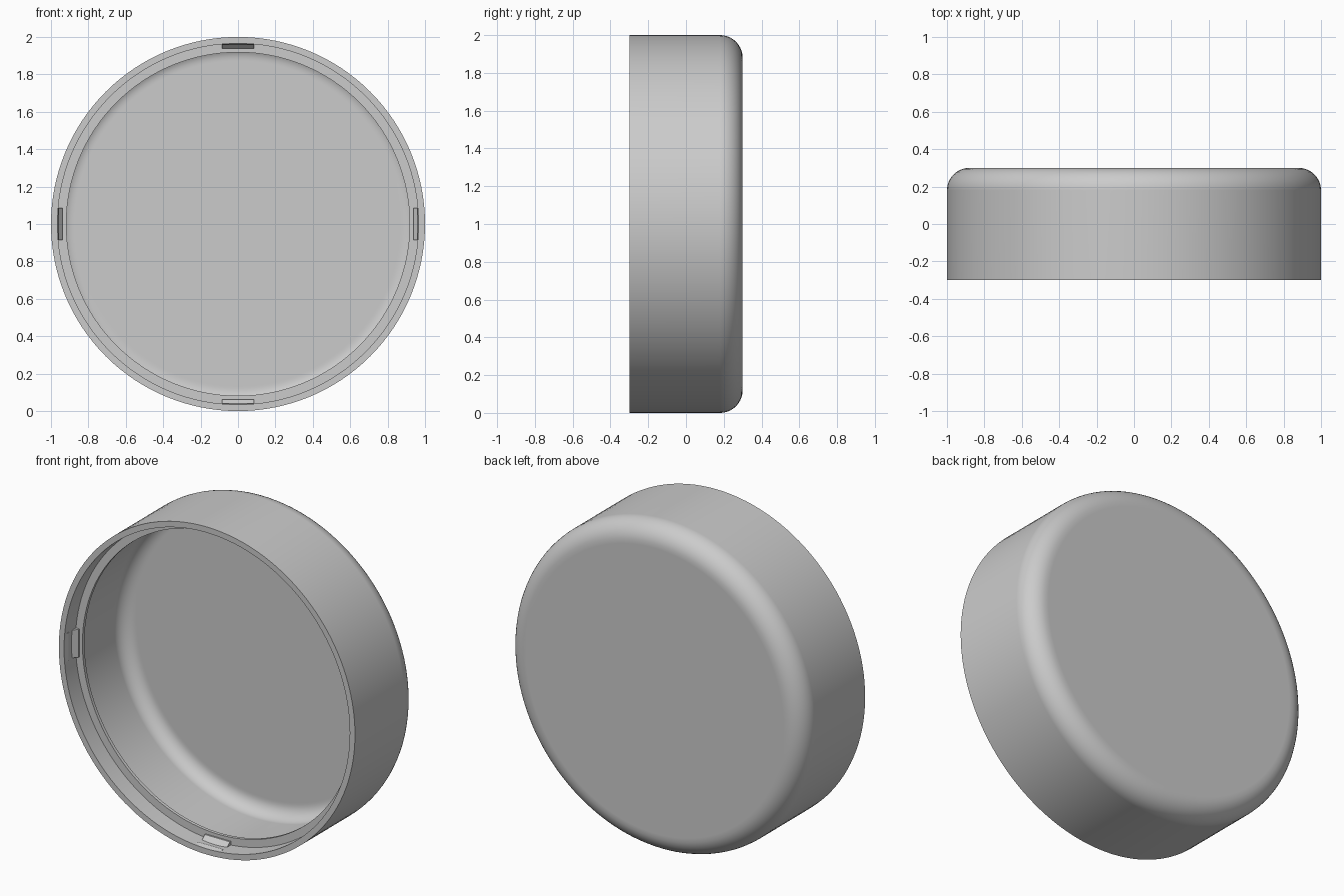
import bpy, bmesh
from math import sin, cos, pi, radians
from mathutils import Matrix, Vector

cube = bpy.data.objects.get("Cube")
if cube:
    bpy.data.objects.remove(cube, do_unlink=True)

grey = bpy.data.materials.new("plain grey")
grey.use_nodes = True
colour = (0.6, 0.6, 0.6, 1)
grey.diffuse_color = colour
grey.node_tree.nodes["Principled BSDF"].inputs["Base Color"].default_value = colour

CENTRE = Vector((0, 0, 1))
FRONT, BACK, ROUND, WALL = -0.3, 0.3, 0.12, 0.035
INNER_R, FLOOR = 1 - WALL, BACK - WALL
LEDGE_R, LEDGE_FRONT, LEDGE_BACK = 0.918, FRONT + 0.11, FRONT + 0.13


def finish(bm, name):
    bmesh.ops.recalc_face_normals(bm, faces=bm.faces)
    mesh = bpy.data.meshes.new(name)
    bm.to_mesh(mesh)
    bm.free()
    mesh.materials.append(grey)
    obj = bpy.data.objects.new(name, mesh)
    bpy.context.collection.objects.link(obj)
    return obj


def fillet(outer_r, end_y, size, steps=10):
    """Quarter round from the side wall to the flat end, as (radius, y)."""
    return [(outer_r - size + size * cos(a), end_y - size + size * sin(a))
            for a in (pi / 2 * i / steps for i in range(steps + 1))]


# Cap shell: even thin wall, rounded closed end and a narrow ledge inside the mouth
section = [(0, BACK), (0.87, BACK)] + fillet(1, BACK, ROUND)[::-1]
section += [(1, FRONT), (INNER_R, FRONT), (INNER_R, LEDGE_FRONT),
            (LEDGE_R, LEDGE_FRONT), (LEDGE_R, LEDGE_BACK), (INNER_R, LEDGE_BACK)]
section += fillet(INNER_R, FLOOR, ROUND - WALL) + [(0.87, FLOOR), (0, FLOOR)]
bm = bmesh.new()
verts = [bm.verts.new((r, y, 1)) for r, y in section]
edges = [bm.edges.new(pair) for pair in zip(verts, verts[1:])]
bmesh.ops.spin(bm, geom=verts + edges, cent=CENTRE, axis=(0, 1, 0),
               angle=2 * pi, steps=128, use_merge=True)
bmesh.ops.remove_doubles(bm, verts=bm.verts, dist=0.0001)
shell = finish(bm, "cap_shell")
bpy.ops.object.select_all(action="DESELECT")
shell.select_set(True)
bpy.context.view_layer.objects.active = shell
bpy.ops.object.shade_smooth_by_angle(angle=radians(30))
flatten = shell.modifiers.new("flat ends", "WEIGHTED_NORMAL")
flatten.keep_sharp = True

# Snap clips: a low front ridge and a taller rear ramp, one pair per quarter turn
ridges = {
    "front_ridge": [(0.975, 0.002), (INNER_R, 0.002), (0.957, 0.03), (INNER_R, 0.055), (0.975, 0.055)],
    "rear_ramp": [(0.975, 0.07), (INNER_R, 0.07), (0.938, 0.1), (0.938, 0.112), (0.975, 0.112)],
}
for i, side in enumerate(("top", "left", "bottom", "right")):
    turn = Matrix.Translation(CENTRE) @ Matrix.Rotation(i * pi / 2, 4, "Y")
    for part, outline in ridges.items():
        bm = bmesh.new()
        end = bm.faces.new([bm.verts.new((-0.085, FRONT + d, r)) for r, d in outline])
        new = bmesh.ops.extrude_face_region(bm, geom=[end])["geom"]
        bmesh.ops.translate(bm, vec=(0.17, 0, 0),
                            verts=[v for v in new if isinstance(v, bmesh.types.BMVert)])
        bmesh.ops.transform(bm, verts=bm.verts, matrix=turn)
        finish(bm, side + "_clip_" + part)
